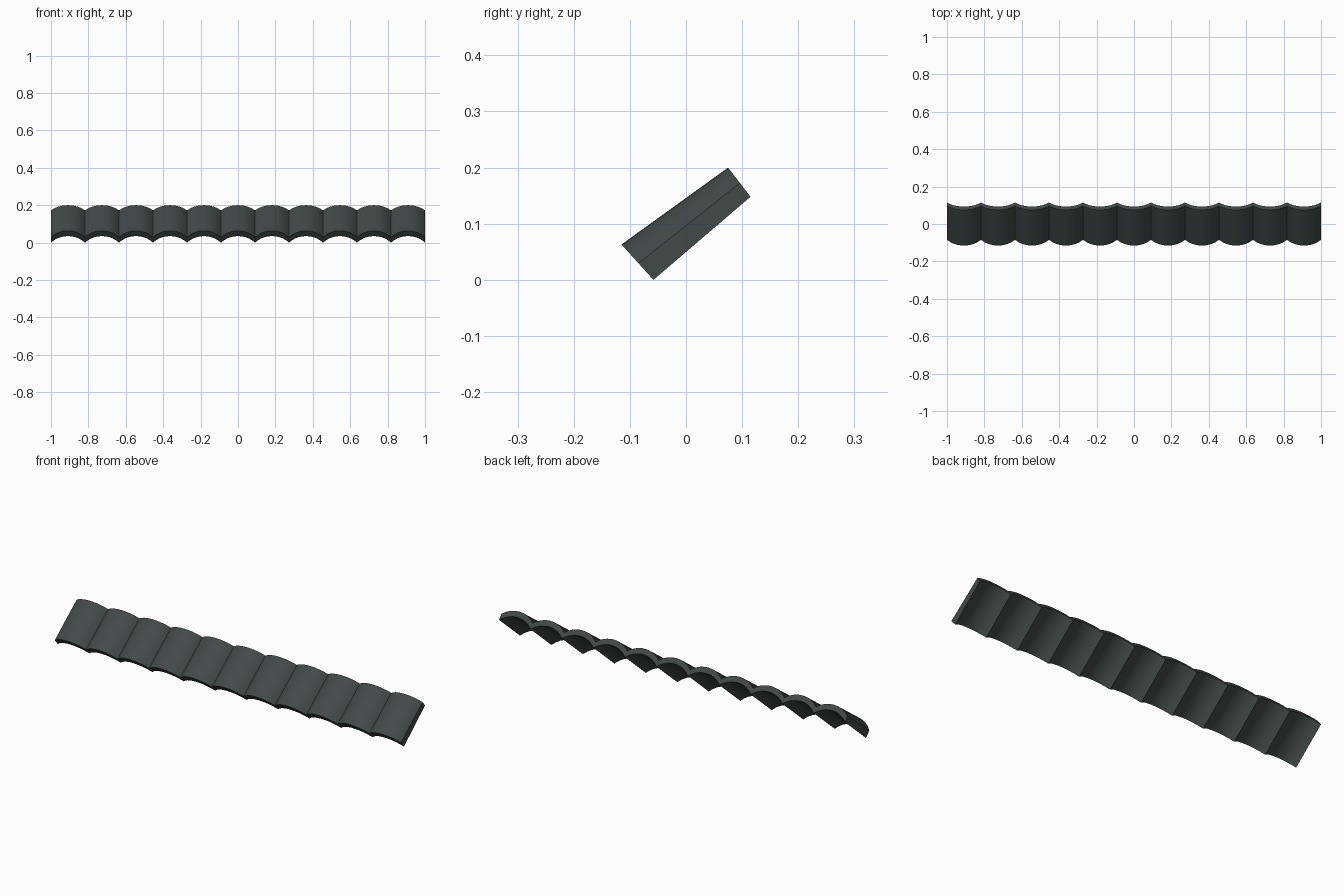
import bpy, bmesh, math
from mathutils import Vector

if "Cube" in bpy.data.objects:
    bpy.data.objects.remove(bpy.data.objects["Cube"])

COUNT, SEG = 11, 10
PITCH = 2 / COUNT

slate = bpy.data.materials.new("dark slate")
slate.diffuse_color = (0.055, 0.067, 0.064, 1)
slate.use_nodes = True
slate.node_tree.nodes["Principled BSDF"].inputs["Base Color"].default_value = slate.diffuse_color

# End sections in the yz plane: crest point and lowest valley point
FRONT = (Vector((0, -0.115, 0.063)), Vector((0, -0.058, 0.0)))
BACK = (Vector((0, 0.075, 0.2)), Vector((0, 0.115, 0.148)))


def arch(t):
    """Circular-arc drop, 0 at the crest and 1 at the valley (t in -1..1)."""
    r = 1.35
    return (r - math.sqrt(r * r - t * t)) / (r - math.sqrt(r * r - 1))


def point(x, end, depth):
    p = end[0].lerp(end[1], depth)
    return Vector((x, p.y, p.z))


def roof_tile(i):
    """One arched tile: outer arc, inner arc, closed front and back ends."""
    bm = bmesh.new()
    cx = -1 + PITCH * (i + 0.5)
    cols = []
    for k in range(SEG + 1):
        t = -1 + 2 * k / SEG
        x = cx + t * PITCH / 2
        outer, inner = 0.53 * arch(t), 0.45 + 0.55 * arch(t)
        cols.append([bm.verts.new(point(x, e, d)) for e, d in
                     ((FRONT, outer), (BACK, outer), (BACK, inner), (FRONT, inner))])
    for a, b in zip(cols, cols[1:]):
        for j in range(4):
            n = (j + 1) % 4
            bm.faces.new((a[j], b[j], b[n], a[n]))
    # Side ends only at the outside of the row
    if i == 0:
        bm.faces.new(cols[0])
    if i == COUNT - 1:
        bm.faces.new(cols[-1][::-1])
    bmesh.ops.recalc_face_normals(bm, faces=bm.faces)
    # Open shells: make sure the outer arc faces up
    bm.faces.ensure_lookup_table()
    if bm.faces[4 * (SEG // 2)].normal.z < 0:
        bmesh.ops.reverse_faces(bm, faces=bm.faces)
    me = bpy.data.meshes.new(f"roof_tile_{i + 1}")
    bm.to_mesh(me)
    bm.free()
    me.materials.append(slate)
    ob = bpy.data.objects.new(me.name, me)
    bpy.context.collection.objects.link(ob)
    return ob


# Row of tiles side by side
tiles = [roof_tile(i) for i in range(COUNT)]
for ob in tiles:
    ob.select_set(True)
bpy.context.view_layer.objects.active = tiles[0]
bpy.ops.object.shade_smooth_by_angle(angle=math.radians(30))
